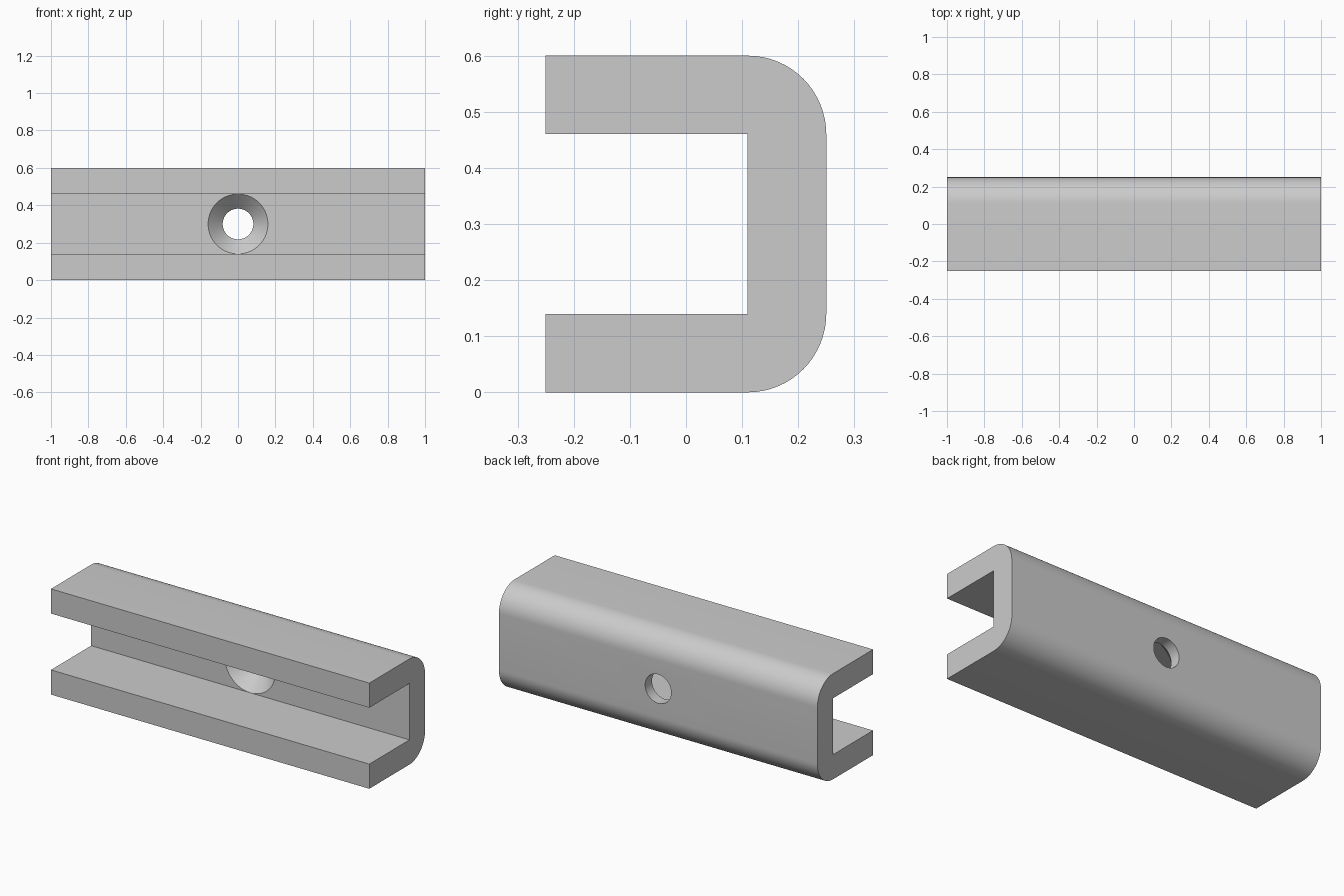
import bpy, bmesh
from math import pi, sin, cos, radians
from mathutils import Matrix

cube = bpy.data.objects.get("Cube")
if cube:
    bpy.data.objects.remove(cube, do_unlink=True)

LENGTH, DEPTH, HEIGHT, WALL = 2.0, 0.5, 0.6, 0.14
FRONT, BACK = -DEPTH / 2, DEPTH / 2
INNER = BACK - WALL
HOLE_R, SINK_R = 0.082, 0.16
SEGMENTS = 64

grey = bpy.data.materials.new("light grey")
grey.use_nodes = True
colour = (0.6, 0.6, 0.6, 1)
grey.diffuse_color = colour
grey.node_tree.nodes["Principled BSDF"].inputs["Base Color"].default_value = colour


def make_object(name, bm):
    bmesh.ops.recalc_face_normals(bm, faces=bm.faces)
    mesh = bpy.data.meshes.new(name)
    bm.to_mesh(mesh)
    bm.free()
    mesh.materials.append(grey)
    obj = bpy.data.objects.new(name, mesh)
    bpy.context.collection.objects.link(obj)
    return obj


def corner(z, start, steps=16):
    """Quarter round of the outer back corner, as (y, z) points."""
    angles = [start + pi / 2 * i / steps for i in range(steps + 1)]
    return [(INNER + WALL * cos(a), z + WALL * sin(a)) for a in angles]


# Channel: C profile extruded along x
profile = [(FRONT, 0)] + corner(WALL, -pi / 2) + corner(HEIGHT - WALL, 0)
profile += [(FRONT, HEIGHT), (FRONT, HEIGHT - WALL), (INNER, HEIGHT - WALL),
            (INNER, WALL), (FRONT, WALL)]
bm = bmesh.new()
face = bm.faces.new([bm.verts.new((-LENGTH / 2, y, z)) for y, z in profile])
side = bmesh.ops.extrude_face_region(bm, geom=[face])
bmesh.ops.translate(bm, vec=(LENGTH, 0, 0),
                    verts=[v for v in side["geom"] if isinstance(v, bmesh.types.BMVert)])
channel = make_object("channel", bm)

# Countersunk screw hole cutter: radius and y of each ring
rings = [(SINK_R, INNER - 0.05), (SINK_R, INNER),
         (HOLE_R, INNER + SINK_R - HOLE_R), (HOLE_R, BACK + 0.1)]
bm = bmesh.new()
loops = [[bm.verts.new((r * cos(2 * pi * i / SEGMENTS), y,
                        HEIGHT / 2 + r * sin(2 * pi * i / SEGMENTS)))
          for i in range(SEGMENTS)] for r, y in rings]
for a, b in zip(loops, loops[1:]):
    for i in range(SEGMENTS):
        j = (i + 1) % SEGMENTS
        bm.faces.new((a[i], a[j], b[j], b[i]))
bm.faces.new(loops[0])
bm.faces.new(loops[-1])
cutter = make_object("screw_hole_cutter", bm)
cutter.hide_render = True

# Cut the hole, then drop the cutter
cut = channel.modifiers.new("screw_hole", 'BOOLEAN')
cut.operation = 'DIFFERENCE'
cut.solver = 'EXACT'
cut.object = cutter
bpy.ops.object.select_all(action='DESELECT')
channel.select_set(True)
bpy.context.view_layer.objects.active = channel
bpy.ops.object.modifier_apply(modifier=cut.name)
bpy.data.objects.remove(cutter, do_unlink=True)

# Smooth the bends and the hole, keep the edges crisp
bpy.ops.object.shade_smooth_by_angle(angle=radians(30))
